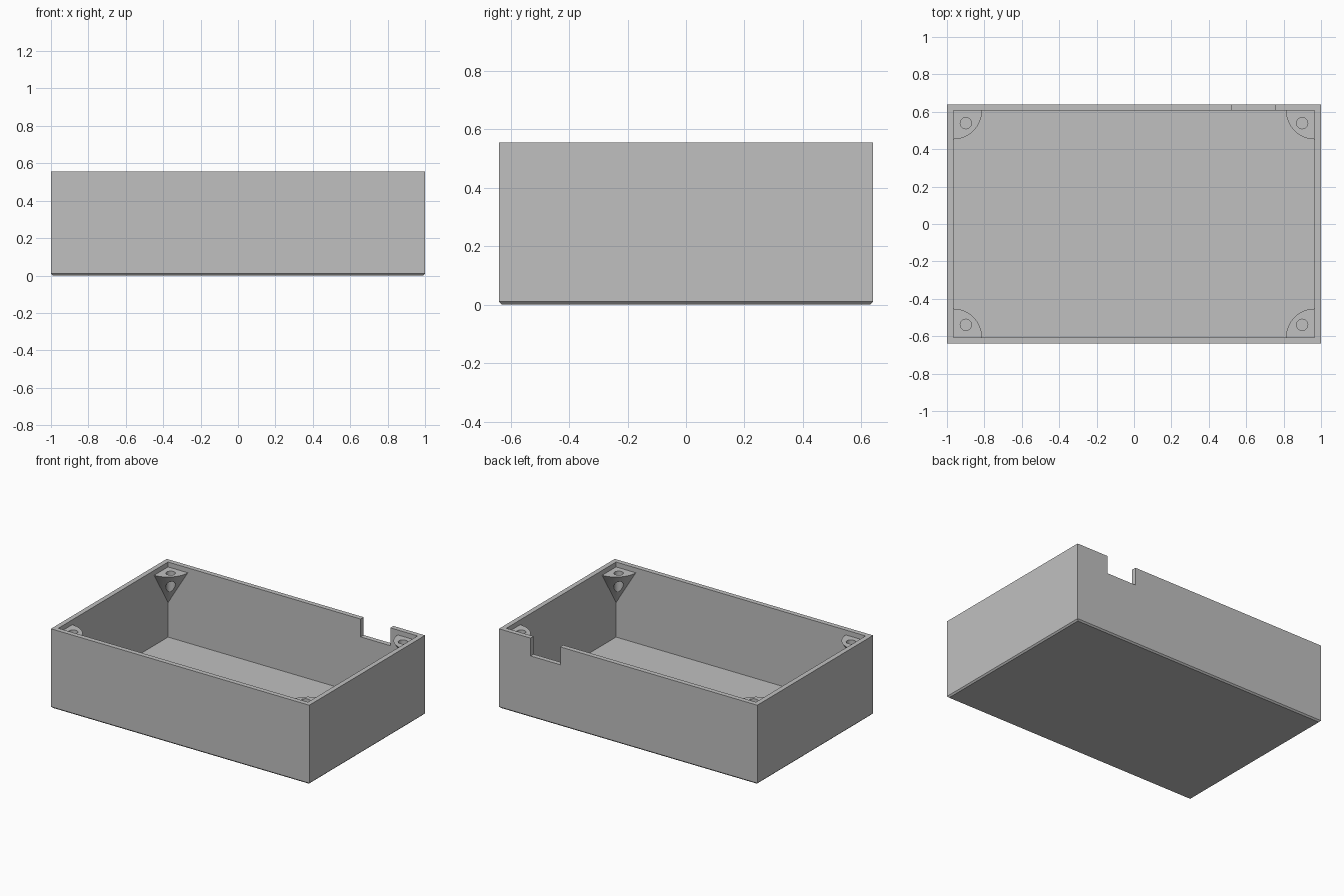
import bpy, bmesh, math
from mathutils import Vector

if "Cube" in bpy.data.objects:
    bpy.data.objects.remove(bpy.data.objects["Cube"], do_unlink=True)

HALF_X, HALF_Y, HEIGHT = 1.0, 0.64, 0.555
WALL, FLOOR, CHAMFER = 0.034, 0.03, 0.01
IN_X, IN_Y = HALF_X - WALL, HALF_Y - WALL
BRACKET_R, BRACKET_H, BRACKET_TOP = 0.153, 0.25, HEIGHT - 0.034
HOLE_R, HOLE_OFFSET = 0.03, 0.067

grey = bpy.data.materials.new("light grey plastic")
grey.use_nodes = True
grey.diffuse_color = (0.53, 0.53, 0.53, 1)
grey.node_tree.nodes["Principled BSDF"].inputs["Base Color"].default_value = grey.diffuse_color


def add_object(name, bm):
    bmesh.ops.recalc_face_normals(bm, faces=bm.faces)
    mesh = bpy.data.meshes.new(name)
    bm.to_mesh(mesh)
    bm.free()
    mesh.materials.append(grey)
    obj = bpy.data.objects.new(name, mesh)
    bpy.context.collection.objects.link(obj)
    return obj


def box(name, low, high, chamfer=0):
    low, high = Vector(low), Vector(high)
    bm = bmesh.new()
    bmesh.ops.create_cube(bm, size=1)
    bmesh.ops.scale(bm, vec=high - low, verts=bm.verts)
    bmesh.ops.translate(bm, vec=(low + high) / 2, verts=bm.verts)
    if chamfer:
        bottom = [e for e in bm.edges if all(v.co.z < low.z + 0.001 for v in e.verts)]
        bmesh.ops.bevel(bm, geom=bottom, offset=chamfer, segments=1, affect='EDGES')
    return add_object(name, bm)


def cut(target, cutter):
    mod = target.modifiers.new("cut", 'BOOLEAN')
    mod.operation, mod.solver, mod.object = 'DIFFERENCE', 'EXACT', cutter
    bpy.context.view_layer.objects.active = target
    bpy.ops.object.modifier_apply(modifier=mod.name)
    bpy.data.objects.remove(cutter, do_unlink=True)


# Open tray with chamfered base and a cable notch in the back wall
tray = box("enclosure_tray", (-HALF_X, -HALF_Y, 0), (HALF_X, HALF_Y, HEIGHT), CHAMFER)
cut(tray, box("cavity_cutter", (-IN_X, -IN_Y, FLOOR), (IN_X, IN_Y, HEIGHT + 0.1)))
cut(tray, box("notch_cutter", (0.525, IN_Y - 0.05, HEIGHT - 0.125),
              (0.755, HALF_Y + 0.05, HEIGHT + 0.1)))


def bracket(name, location, turn):
    """Quarter cone, point down, with a vertical screw hole."""
    bm = bmesh.new()
    steps = 16
    corner = bm.verts.new((0, 0, 0))
    apex = bm.verts.new((0, 0, -BRACKET_H))
    arc = []
    for i in range(steps + 1):
        a = math.pi / 2 * i / steps
        arc.append(bm.verts.new((BRACKET_R * math.cos(a), BRACKET_R * math.sin(a), 0)))
    bm.faces.new([corner] + arc)
    for a, b in zip(arc, arc[1:]):
        bm.faces.new((a, apex, b))
    bm.faces.new((corner, apex, arc[0]))
    bm.faces.new((corner, arc[-1], apex))
    obj = add_object(name, bm)

    hole = bmesh.new()
    bmesh.ops.create_cone(hole, cap_ends=True, segments=32, radius1=HOLE_R,
                          radius2=HOLE_R, depth=1)
    bmesh.ops.translate(hole, vec=(HOLE_OFFSET, HOLE_OFFSET, 0), verts=hole.verts)
    cut(obj, add_object("hole_cutter", hole))

    obj.location = location
    obj.rotation_euler.z = turn
    bpy.ops.object.select_all(action='DESELECT')
    obj.select_set(True)
    bpy.context.view_layer.objects.active = obj
    bpy.ops.object.shade_smooth_by_angle(angle=math.radians(30))


# Screw brackets in the four inner corners
corners = [("front_right", -1, -1), ("front_left", 1, -1),
           ("back_left", 1, 1), ("back_right", -1, 1)]
for i, (label, sx, sy) in enumerate(corners):
    bracket(label + "_screw_bracket", (sx * IN_X, sy * IN_Y, BRACKET_TOP), i * math.pi / 2)
